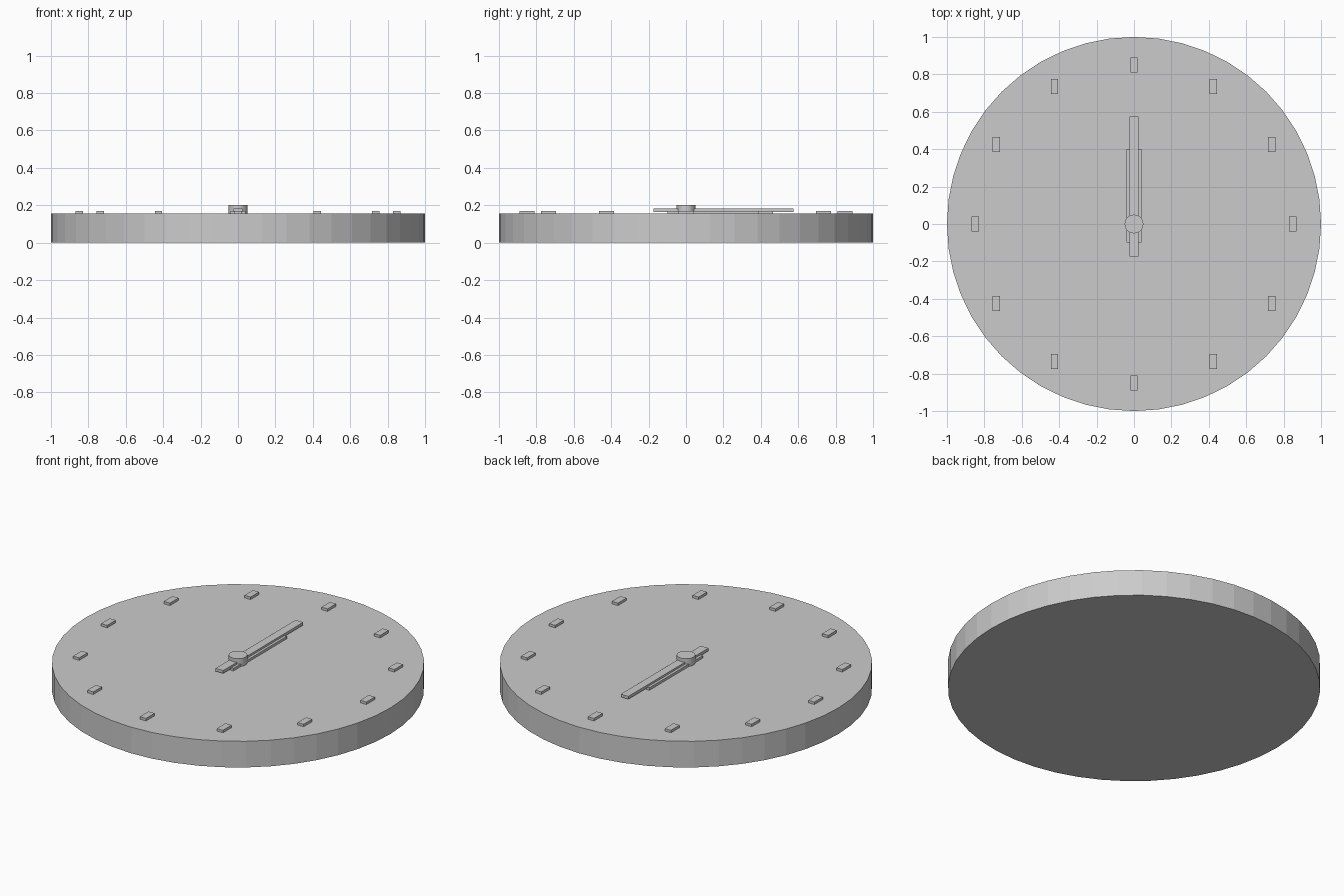
import bpy, bmesh, math
from mathutils import Matrix, Vector

if "Cube" in bpy.data.objects:
    bpy.data.objects.remove(bpy.data.objects["Cube"])


def finish(bm, name):
    mesh = bpy.data.meshes.new(name)
    bm.to_mesh(mesh)
    bm.free()
    obj = bpy.data.objects.new(name, mesh)
    bpy.context.collection.objects.link(obj)
    return obj


def disc(name, radius, z0, z1, sides):
    bm = bmesh.new()
    bmesh.ops.create_cone(bm, cap_ends=True, segments=sides, radius1=radius,
                          radius2=radius, depth=z1 - z0,
                          matrix=Matrix.Translation((0, 0, (z0 + z1) / 2)))
    return finish(bm, name)


def box(name, lo, hi):
    lo, hi = Vector(lo), Vector(hi)
    bm = bmesh.new()
    bmesh.ops.create_cube(bm, size=1, matrix=Matrix.Translation((lo + hi) / 2)
                          @ Matrix.Diagonal((*(hi - lo), 1)))
    return finish(bm, name)


# Clock body
disc("clock_body", 1.0, 0, 0.155, 48)

# Hour markers, all aligned with y
for i in range(12):
    a = math.radians(30 * i)
    x, y = 0.85 * math.sin(a), 0.85 * math.cos(a)
    box(f"hour_marker_{i or 12}", (x - 0.02, y - 0.04, 0.15),
        (x + 0.02, y + 0.04, 0.17))

# Hands, both pointing to twelve
box("hour_hand", (-0.04, -0.1, 0.15), (0.04, 0.4, 0.17))
box("minute_hand", (-0.025, -0.175, 0.165), (0.025, 0.575, 0.182))

# Centre hub
disc("centre_hub", 0.05, 0.15, 0.202, 32)
